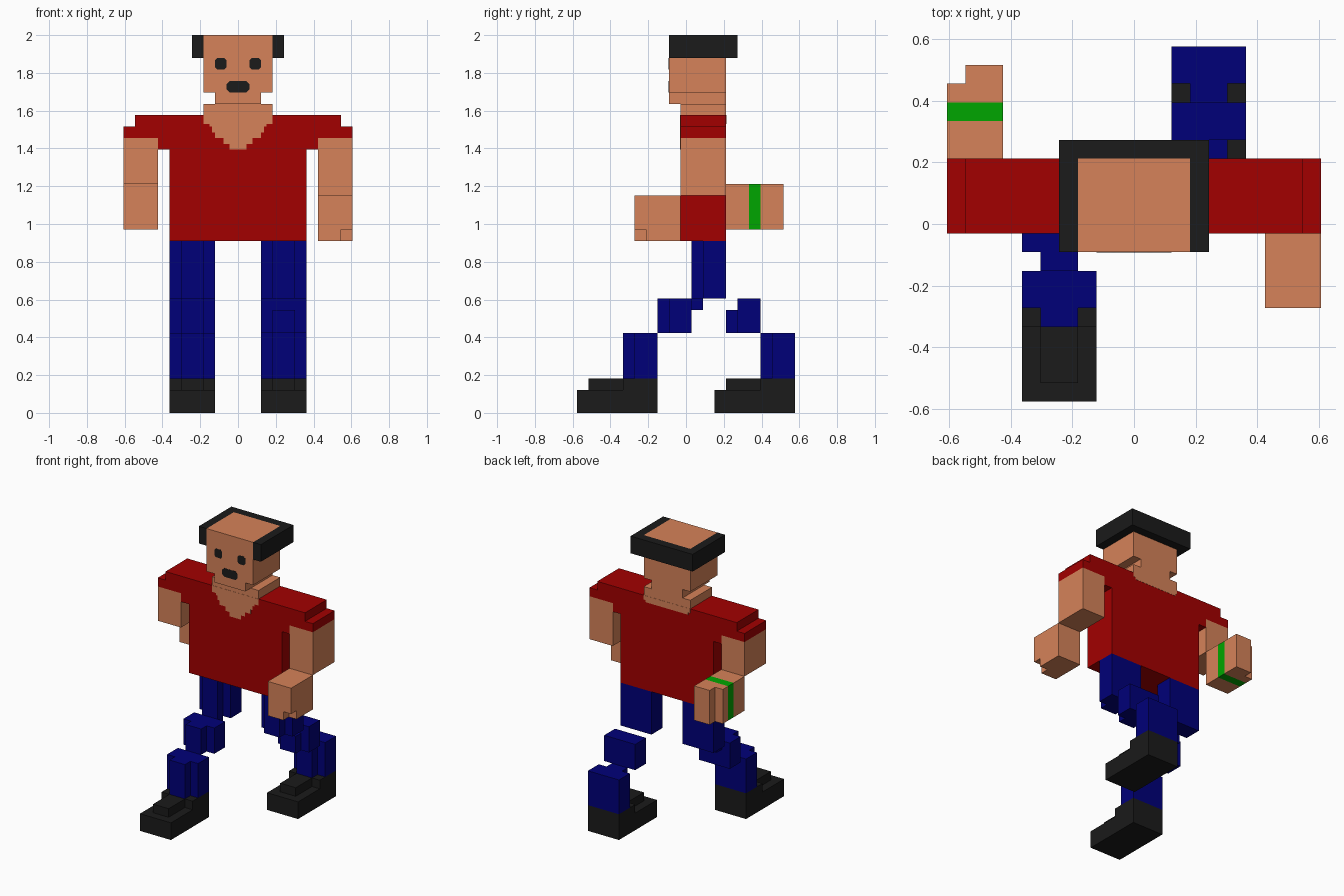
import bpy, bmesh

if "Cube" in bpy.data.objects:
    bpy.data.objects.remove(bpy.data.objects["Cube"], do_unlink=True)

U = 2 / 33      # one block
Y0 = 9.5        # depth blocks are counted from the front toe
T = 0.02        # thickness of painted plates, in blocks


def material(name, rgb):
    m = bpy.data.materials.new(name)
    m.use_nodes = True
    m.diffuse_color = (*rgb, 1)
    bsdf = next(n for n in m.node_tree.nodes if n.type == 'BSDF_PRINCIPLED')
    bsdf.inputs["Base Color"].default_value = (*rgb, 1)
    return m


SKIN = material("skin", (0.67, 0.225, 0.1))
RED = material("shirt_red", (0.365, 0.0, 0.0))
BLUE = material("trouser_blue", (0.0, 0.0, 0.19))
BLACK = material("black", (0.0105, 0.0105, 0.0105))
GREEN = material("band_green", (0.0, 0.38, 0.0))


def prism(name, outline, lo, hi, mat, axis='z'):
    """Extrude an outline: (x, y) along z, or (x, z) along y. Units are blocks."""
    def place(p, h):
        x, y, z = (p[0], p[1], h) if axis == 'z' else (p[0], h, p[1])
        return (x * U, (y - Y0) * U, z * U)
    bm = bmesh.new()
    a = [bm.verts.new(place(p, lo)) for p in outline]
    b = [bm.verts.new(place(p, hi)) for p in outline]
    bm.faces.new(a)
    bm.faces.new(b)
    for i in range(len(a)):
        j = (i + 1) % len(a)
        bm.faces.new((a[i], a[j], b[j], b[i]))
    bmesh.ops.recalc_face_normals(bm, faces=bm.faces)
    me = bpy.data.meshes.new(name)
    bm.to_mesh(me)
    bm.free()
    me.materials.append(mat)
    ob = bpy.data.objects.new(name, me)
    bpy.context.collection.objects.link(ob)
    return ob


def box(name, x, y, z, mat):
    return prism(name, [(x[0], y[0]), (x[1], y[0]), (x[1], y[1]), (x[0], y[1])], *z, mat)


def mirrored(half):
    """Complete a right-hand half outline across x = 0."""
    return half + [(-x, z) for x, z in reversed(half)]


def tee(cx, tip, step, back):
    """Plan of a limb with a narrow front ridge."""
    half = [(1, tip), (1, step), (2, step), (2, back)]
    return [(cx + x, y) for x, y in mirrored(half)]


def spot(cx, cz, w, h, c):
    """Rectangle with cut corners."""
    half = [(w - c, -h), (w, c - h), (w, h - c), (w - c, h)]
    return [(cx + x, cz + z) for x, z in mirrored(half)]


# Head, jaw and neck
box("head", (-3, 3), (8, 13), (28, 33), SKIN)
box("jaw", (-2, 2), (8, 13), (27, 28), SKIN)
box("neck", (-3, 3), (9, 13), (26, 27), SKIN)

# Hair wraps the sides and back of the head
prism("hair", [(-4, 8), (-3, 8), (-3, 13), (3, 13), (3, 8), (4, 8), (4, 14), (-4, 14)],
      31, 33, BLACK)

# Face
for side, cx in (("left", 1.5), ("right", -1.5)):
    prism(side + "_eye", spot(cx, 30.5, 0.5, 0.5, 0.2), 8 - T, 8, BLACK, 'y')
prism("mouth", spot(0, 28.5, 1, 0.5, 0.27), 8 - T, 8, BLACK, 'y')

# Shirt with short stepped sleeves
prism("shirt", mirrored([(6, 15), (6, 23), (7, 23), (7, 24), (10, 24), (10, 25), (9, 25), (9, 26)]),
      9, 13, RED, 'y')
prism("front_neckline", mirrored([(0.75, 23), (0.75, 23.5), (1.25, 23.5), (1.25, 24), (2, 24),
                                  (2, 24.5), (2.25, 24.5), (2.25, 25), (2.5, 25), (2.5, 25.25),
                                  (3, 25.25), (3, 26)]), 9 - T, 9, SKIN, 'y')
prism("back_neckline", mirrored([(2.75, 25.25), (2.75, 25.5), (3, 25.5), (3, 26)]),
      13, 13 + T, SKIN, 'y')

# Left arm swings forward
box("left_upper_arm", (7, 10), (9, 13), (19, 24), SKIN)
box("left_forearm", (7, 10), (5, 9), (16, 19), SKIN)
prism("left_fingers", [(7, 5), (9, 5), (9, 6), (10, 6), (10, 9), (7, 9)], 15, 16, SKIN)

# Right arm swings back and wears a wristband
box("right_upper_arm", (-10, -7), (9, 13), (20, 24), SKIN)
box("right_forearm", (-10, -7), (13, 15), (16, 20), SKIN)
box("wristband", (-10, -7), (15, 16), (16, 20), GREEN)
prism("right_hand", [(-10, 16), (-7, 16), (-7, 18), (-9, 18), (-9, 17), (-10, 17)], 16, 20, SKIN)

# Legs in mid stride: knee and foot start depths differ per side
for side, cx, knee, shin, foot in (("left", 4, 13, 16, 12), ("right", -4, 7, 4, 0)):
    prism(side + "_thigh", tee(cx, 10, 11, 13), 10, 15, BLUE)
    prism(side + "_knee", tee(cx, knee, knee + 1, knee + 3), 7, 9, BLUE)
    if side == "left":
        box("left_knee_top", (cx - 2, cx + 2), (knee + 1, knee + 3), (9, 10), BLUE)
    else:
        prism("right_knee_top", tee(cx, knee, knee + 1, knee + 3), 9, 10, BLUE)
        box("right_thigh_ridge", (cx - 1, cx + 1), (10, 11), (9, 10), BLUE)
    prism(side + "_shin", tee(cx, shin, shin + 1, shin + 3), 3, 7, BLUE)
    box(side + "_shoe", (cx - 2, cx + 2), (foot, foot + 7), (0, 2), BLACK)
    prism(side + "_shoe_top", tee(cx, foot + 1, foot + 4, foot + 7), 2, 3, BLACK)
